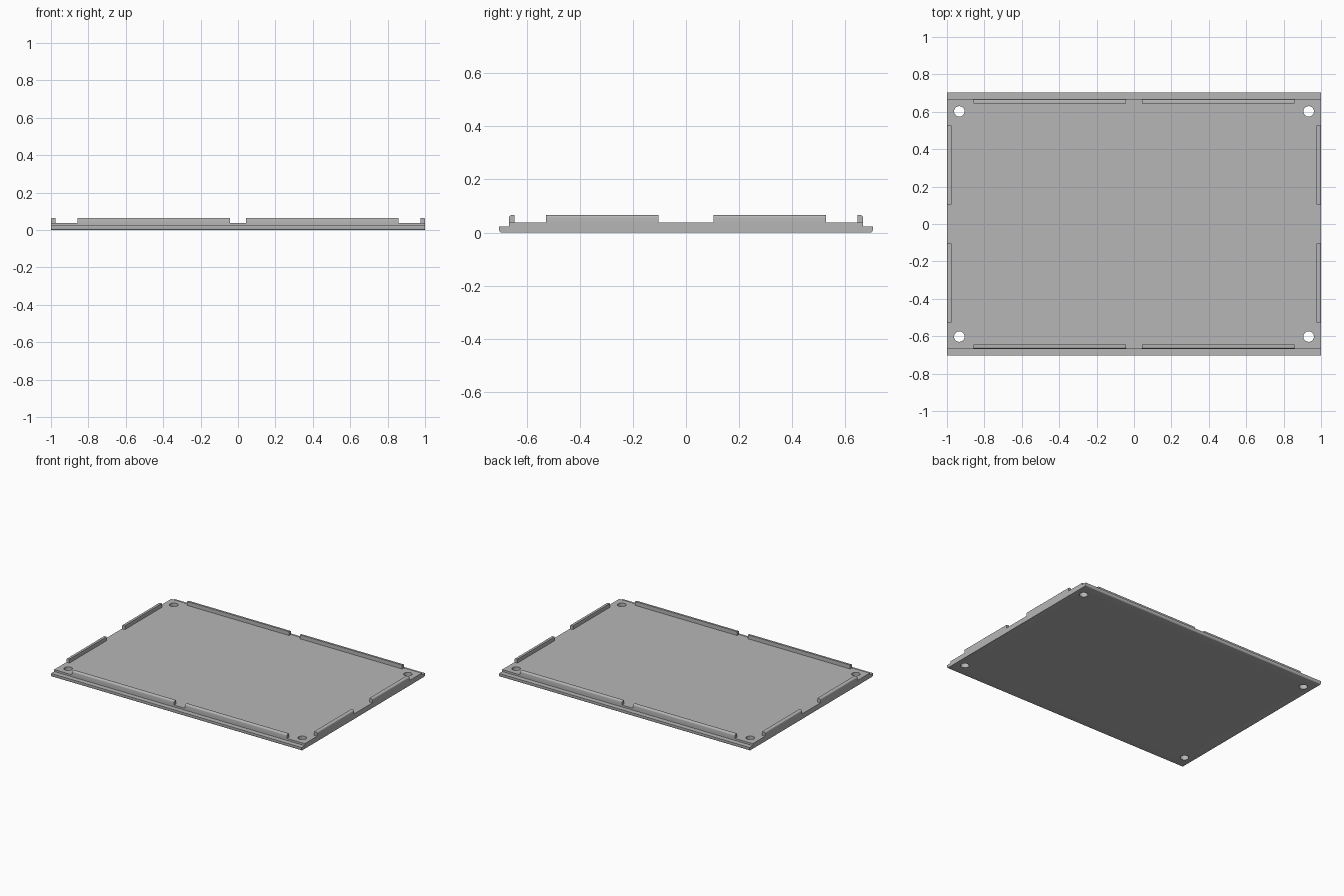
import bpy, bmesh, math
from mathutils import Vector

if "Cube" in bpy.data.objects:
    bpy.data.objects.remove(bpy.data.objects["Cube"])

grey = bpy.data.materials.new("plain grey")
grey.diffuse_color = (0.47, 0.47, 0.47, 1)
grey.use_nodes = True
grey.node_tree.nodes["Principled BSDF"].inputs["Base Color"].default_value = grey.diffuse_color


def extrude_profile(name, points, to_3d, start, end):
    """Extrude a closed 2D profile between two positions along an axis."""
    bm = bmesh.new()
    verts = [bm.verts.new(to_3d(a, b, start)) for a, b in points]
    face = bm.faces.new(verts)
    ext = bmesh.ops.extrude_face_region(bm, geom=[face])
    moved = [v for v in ext["geom"] if isinstance(v, bmesh.types.BMVert)]
    shift = Vector(to_3d(0, 0, end)) - Vector(to_3d(0, 0, start))
    bmesh.ops.translate(bm, verts=moved, vec=shift)
    bmesh.ops.recalc_face_normals(bm, faces=bm.faces)
    mesh = bpy.data.meshes.new(name)
    bm.to_mesh(mesh)
    bm.free()
    mesh.materials.append(grey)
    obj = bpy.data.objects.new(name, mesh)
    bpy.context.collection.objects.link(obj)
    return obj


def smooth(obj):
    bpy.ops.object.select_all(action="DESELECT")
    obj.select_set(True)
    bpy.context.view_layer.objects.active = obj
    bpy.ops.object.shade_smooth_by_angle(angle=math.radians(35))


def round_corner(cy, cz, r, first, last, steps=4):
    """Arc points around a centre, angles in degrees."""
    angles = [math.radians(first + (last - first) * i / steps) for i in range(steps + 1)]
    return [(cy + r * math.cos(a), cz + r * math.sin(a)) for a in angles]


# Base panel: stepped cross-section with rounded lower front and back edges
half = round_corner(0.695, 0.008, 0.008, -90, 0)
half += [(0.703, 0.023), (0.667, 0.023), (0.667, 0.037)]
profile = half + [(-y, z) for y, z in reversed(half)]
panel = extrude_profile("base_panel", profile, lambda y, z, x: (x, y, z), -1, 1)

# Four corner screw holes
for sx in (-1, 1):
    for sy in (-1, 1):
        bpy.ops.mesh.primitive_cylinder_add(vertices=32, radius=0.028, depth=0.3,
                                            location=(sx * 0.934, sy * 0.602, 0))
        cutter = bpy.context.object
        cutter.name = "hole_cutter"
        cutter.hide_render = True
        mod = panel.modifiers.new("hole", "BOOLEAN")
        mod.operation = "DIFFERENCE"
        mod.solver = "EXACT"
        mod.object = cutter
        bpy.context.view_layer.objects.active = panel
        bpy.ops.object.modifier_apply(modifier=mod.name)
        bpy.data.objects.remove(cutter)
smooth(panel)


def rib_profile(inner, outer, side):
    """Rib section with a rounded outer top edge."""
    r = 0.009
    pts = [(inner, 0.036), (outer, 0.036)]
    pts += round_corner(outer - r, 0.065 - r, r, 0, 90) + [(inner, 0.065)]
    return [(side * a, z) for a, z in pts]


# Raised locating ribs, two along every edge
for side in (-1, 1):
    for half_side in (-1, 1):
        long_rib = extrude_profile("long_rib", rib_profile(0.645, 0.667, side),
                                   lambda y, z, x: (x, y, z),
                                   half_side * 0.043, half_side * 0.858)
        smooth(long_rib)
        short_rib = extrude_profile("short_rib", rib_profile(0.976, 1.0, side),
                                    lambda x, z, y: (x, y, z),
                                    half_side * 0.103, half_side * 0.527)
        smooth(short_rib)
